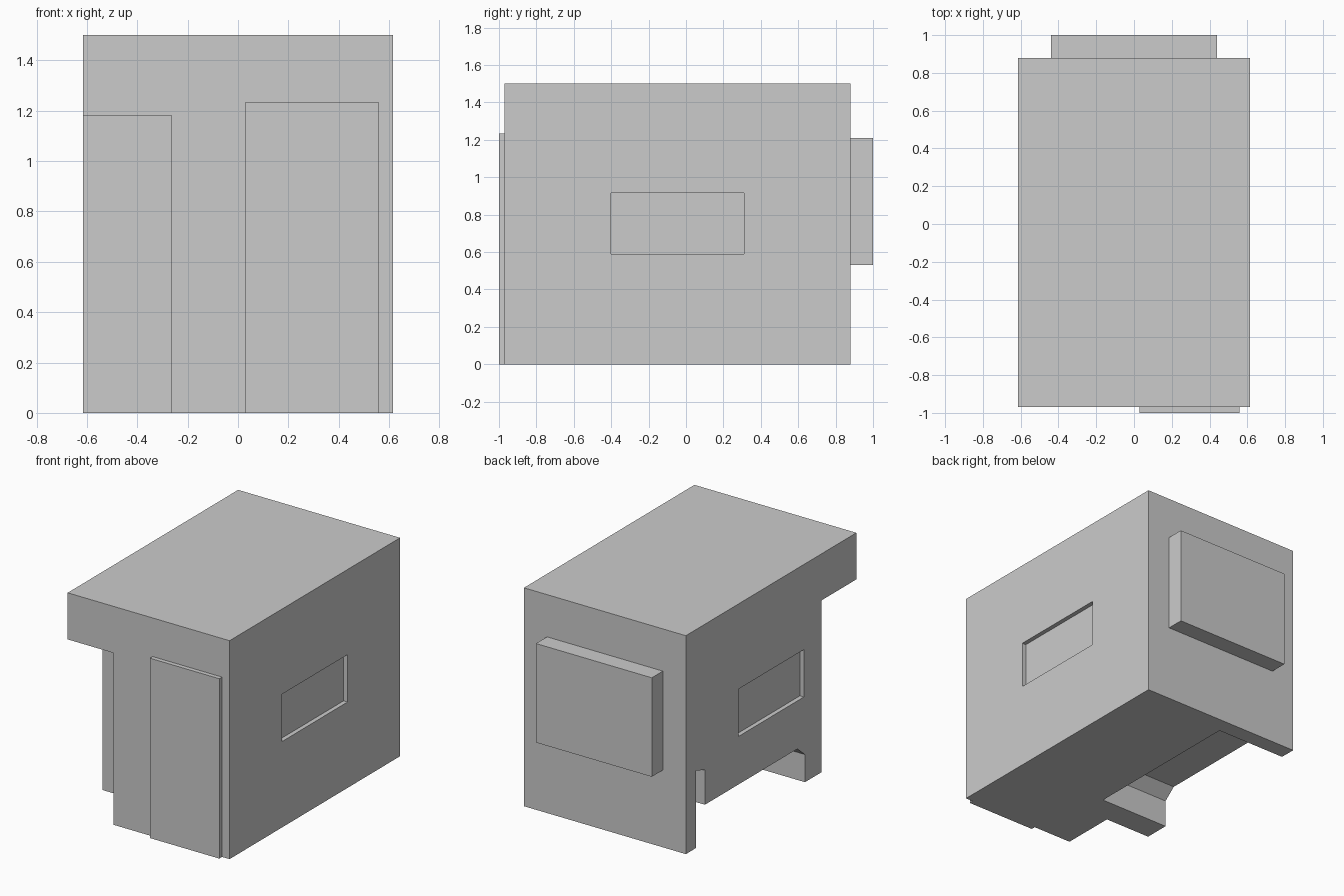
import bpy, bmesh
from mathutils import Vector

if "Cube" in bpy.data.objects:
    bpy.data.objects.remove(bpy.data.objects["Cube"])


def prism(name, profile, x0, x1):
    """Extrude a (y, z) profile along x from x0 to x1."""
    bm = bmesh.new()
    face = bm.faces.new([bm.verts.new((x0, y, z)) for y, z in profile])
    ext = bmesh.ops.extrude_face_region(bm, geom=[face])
    verts = [v for v in ext["geom"] if isinstance(v, bmesh.types.BMVert)]
    bmesh.ops.translate(bm, verts=verts, vec=Vector((x1 - x0, 0, 0)))
    bmesh.ops.recalc_face_normals(bm, faces=bm.faces)
    mesh = bpy.data.meshes.new(name)
    bm.to_mesh(mesh)
    bm.free()
    obj = bpy.data.objects.new(name, mesh)
    bpy.context.collection.objects.link(obj)
    return obj


def box(name, x, y, z):
    """Axis-aligned box from three (low, high) ranges."""
    return prism(name, [(y[0], z[0]), (y[1], z[0]), (y[1], z[1]), (y[0], z[1])], *x)


def cut(target, cutter):
    """Subtract the cutter from the target and discard it."""
    mod = target.modifiers.new("cut", "BOOLEAN")
    mod.operation = "DIFFERENCE"
    mod.solver = "EXACT"
    mod.object = cutter
    cutter.hide_render = True
    bpy.context.view_layer.objects.active = target
    bpy.ops.object.modifier_apply(modifier=mod.name)
    bpy.data.objects.remove(cutter)


W = 0.615  # half width of the cabin

# Main cabin
body = box("cabin_body", (-W, W), (-0.97, 0.88), (0, 1.5))

# Open porch under the front left corner
cut(body, box("porch_cutter", (-0.8, -0.265), (-1.2, -0.59), (-0.2, 1.18)))

# Stepped underside opening on the left
opening = [(-0.413, -0.1), (-0.413, 0.19), (-0.33, 0.26), (0.673, 0.26),
           (0.673, 0.50), (0.768, 0.53), (0.768, -0.1)]
cut(body, prism("underside_cutter", opening, -0.8, -0.083))

# Shallow window recess on each side
for side in (-1, 1):
    xs = sorted((side * (W - 0.03), side * (W + 0.1)))
    cut(body, box("window_cutter", xs, (-0.40, 0.31), (0.59, 0.915)))

# Door panel on the front and raised box on the back
box("door_panel", (0.03, 0.558), (-1.0, -0.97), (0, 1.235))
box("rear_box", (-0.44, 0.44), (0.88, 1.0), (0.53, 1.21))
